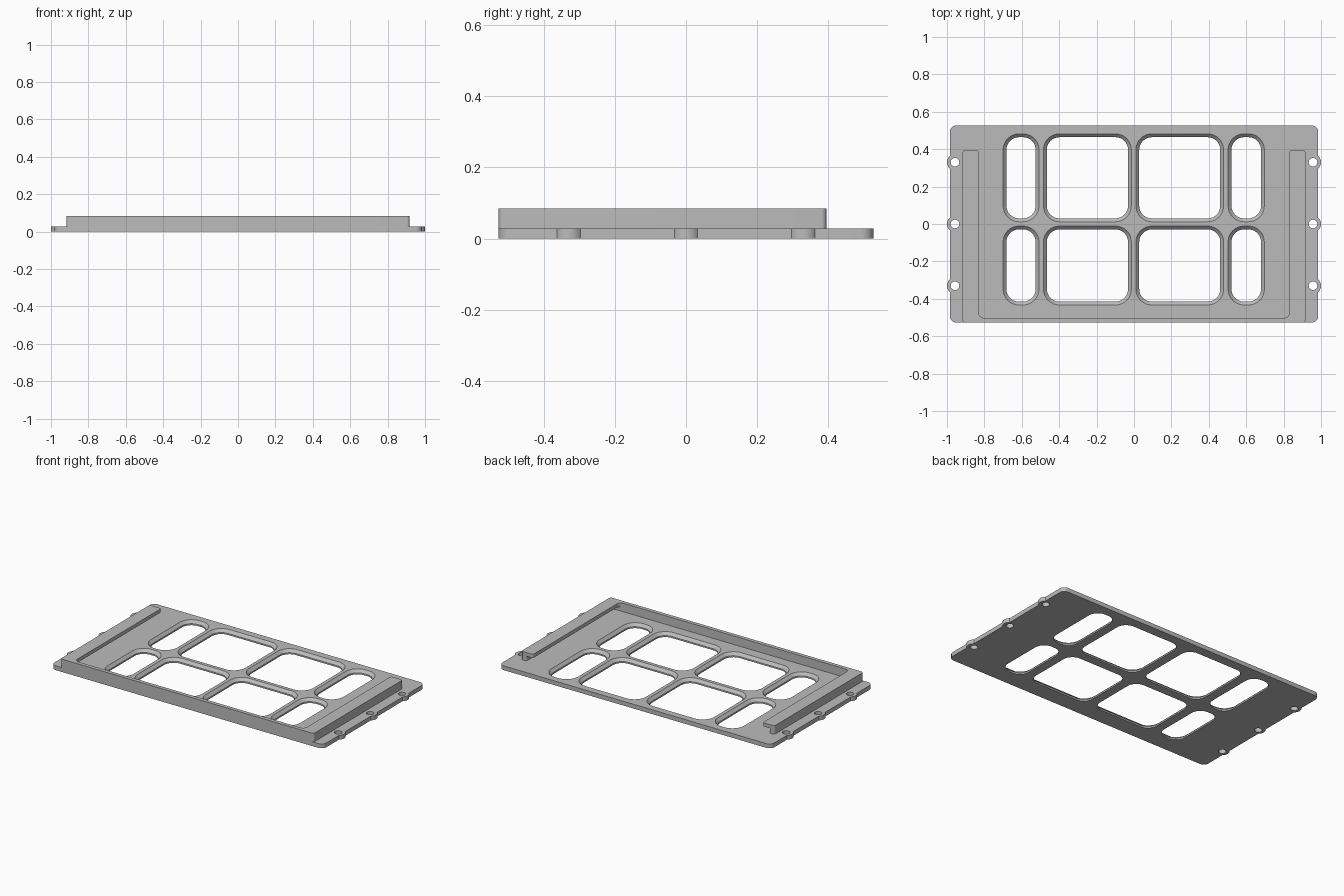
import bpy, bmesh, math
from mathutils import Vector

if "Cube" in bpy.data.objects:
    bpy.data.objects.remove(bpy.data.objects["Cube"])

grey = bpy.data.materials.new("light grey")
grey.diffuse_color = (0.5, 0.5, 0.5, 1)
grey.use_nodes = True
grey.node_tree.nodes["Principled BSDF"].inputs["Base Color"].default_value = grey.diffuse_color

PLATE, LIP, TOP = 0.028, 0.06, 0.084   # heights of plate, lip underside, rim top
HALF_X, HALF_Y = 0.985, 0.527
EAR_X, EAR_R, HOLE_R = 0.957, 0.043, 0.023
EAR_Y = (-0.33, 0.0, 0.33)


def fillet(corners, n=8):
    """Outline from square corners (x, y, radius), each rounded by an arc."""
    pts = []
    for i, (x, y, r) in enumerate(corners):
        p = Vector((x, y))
        a = (Vector(corners[i - 1][:2]) - p).normalized()
        b = (Vector(corners[(i + 1) % len(corners)][:2]) - p).normalized()
        if r == 0:
            pts.append(p)
            continue
        c = p + (a + b) * r
        for k in range(n + 1):
            t = math.pi / 2 * k / n
            pts.append(c - a * r * math.sin(t) - b * r * math.cos(t))
    return pts


def rect(x0, x1, y0, y1, r):
    return fillet([(x0, y0, r), (x1, y0, r), (x1, y1, r), (x0, y1, r)])


def loft(bm, layers):
    """Closed solid through (outline, z) layers."""
    rings = [[bm.verts.new((p[0], p[1], z)) for p in pts] for pts, z in layers]
    bm.faces.new(rings[0][::-1])
    bm.faces.new(rings[-1])
    for lo, hi in zip(rings, rings[1:]):
        for i in range(len(lo)):
            j = (i + 1) % len(lo)
            bm.faces.new((lo[i], lo[j], hi[j], hi[i]))


def make(name, solids):
    bm = bmesh.new()
    for layers in solids:
        loft(bm, layers)
    bmesh.ops.recalc_face_normals(bm, faces=bm.faces)
    me = bpy.data.meshes.new(name)
    bm.to_mesh(me)
    bm.free()
    me.materials.append(grey)
    ob = bpy.data.objects.new(name, me)
    bpy.context.collection.objects.link(ob)
    return ob


def smooth(ob):
    bpy.ops.object.select_all(action='DESELECT')
    ob.select_set(True)
    bpy.context.view_layer.objects.active = ob
    bpy.ops.object.shade_smooth_by_angle(angle=math.radians(30))


# base plate outline: rounded corners and round screw ears on both short sides
right = [p for p in rect(-HALF_X, HALF_X, -HALF_Y, HALF_Y, 0.035) if p.x > 0]
half = len(right) // 2
reach = math.acos((HALF_X - EAR_X) / EAR_R)
ears = [Vector((EAR_X + EAR_R * math.cos(t), y + EAR_R * math.sin(t)))
        for y in EAR_Y for t in [reach * (k / 8 - 1) for k in range(17)]]
side = right[:half] + ears + right[half:]
outline = side + [Vector((-p.x, p.y)) for p in reversed(side)]
plate = make("base_plate", [[(outline, 0), (outline, PLATE)]])

# cutters: windows with chamfered upper edge, and screw holes
cuts = []
CH = 0.018
for x0, x1 in ((-0.70, -0.508), (-0.484, -0.014), (0.01, 0.479), (0.503, 0.697)):
    for y0, y1 in ((-0.433, -0.011), (0.012, 0.482)):
        def ring(d):
            return rect(x0 + d, x1 - d, y0 + d, y1 - d, 0.085 - d)
        cuts.append([(ring(CH), -0.01), (ring(CH), PLATE - CH),
                     (ring(-0.01), PLATE + 0.01)])
for sx in (-1, 1):
    for y in EAR_Y:
        circle = [(sx * EAR_X + HOLE_R * math.cos(k * math.pi / 12),
                   y + HOLE_R * math.sin(k * math.pi / 12)) for k in range(24)]
        cuts.append([(circle, -0.01), (circle, PLATE + 0.01)])
cutter = make("window_cutter", cuts)
cutter.hide_render = True

mod = plate.modifiers.new("openings", 'BOOLEAN')
mod.operation, mod.solver, mod.object = 'DIFFERENCE', 'EXACT', cutter
bpy.context.view_layer.objects.active = plate
bpy.ops.object.modifier_apply(modifier=mod.name)
bpy.data.objects.remove(cutter)
smooth(plate)


# U-shaped rim: wall below, wider lip above the side channels
def u_shape(inner, r_in, r_end):
    xo, y_end, y_in = 0.917, 0.395, -0.502
    return fillet([(-xo, -HALF_Y, 0.015), (xo, -HALF_Y, 0.015),
                   (xo, y_end, 0.015), (inner, y_end, r_end), (inner, y_in, r_in),
                   (-inner, y_in, r_in), (-inner, y_end, r_end), (-xo, y_end, 0.015)])


wall, lip = u_shape(0.88, 0.02, 0.01), u_shape(0.832, 0.03, 0.012)
smooth(make("rim_wall", [[(wall, PLATE), (wall, LIP)]]))
smooth(make("rim_lip", [[(lip, LIP), (lip, TOP)]]))
